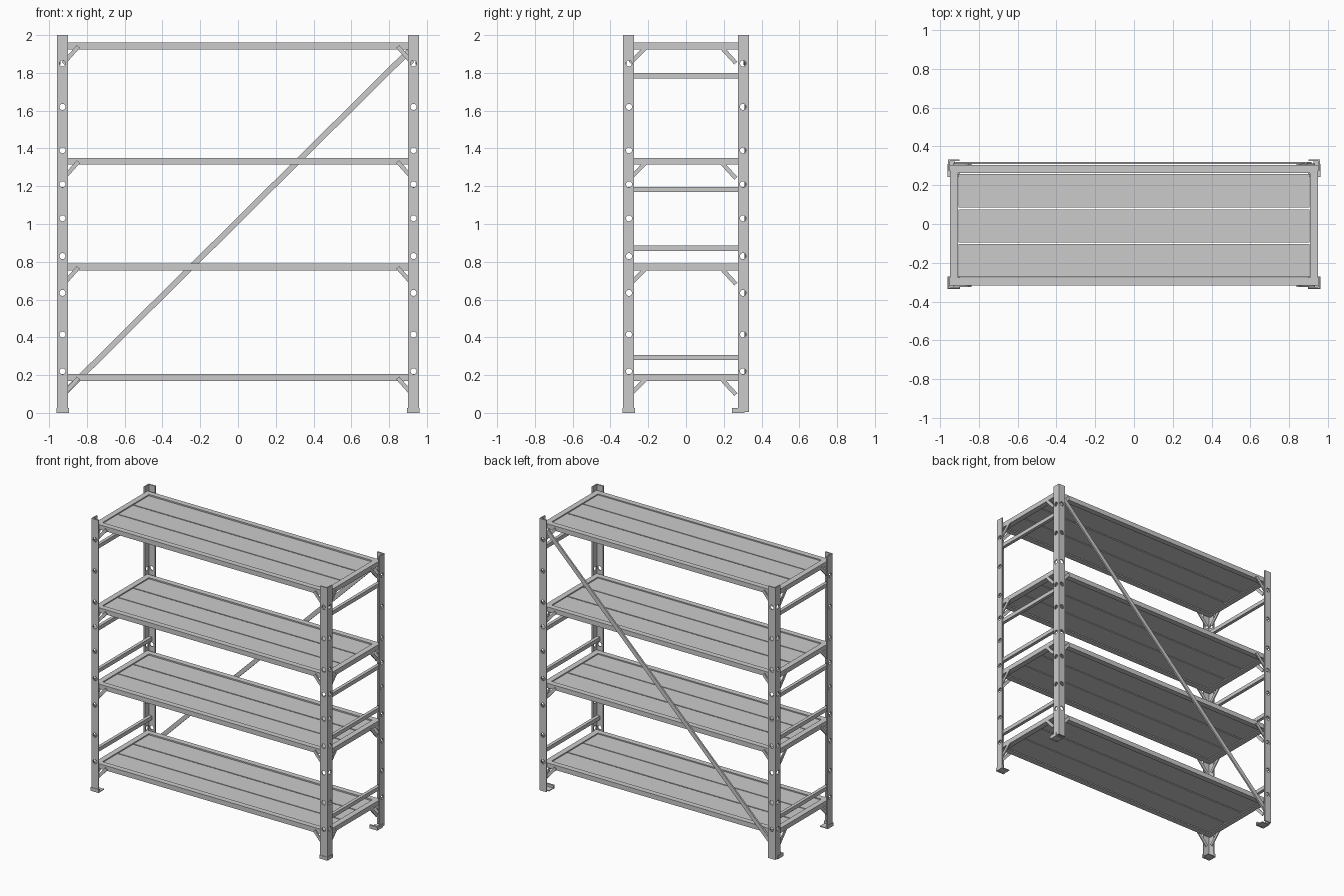
import bpy, bmesh, math
from mathutils import Matrix, Vector

if "Cube" in bpy.data.objects:
    bpy.data.objects.remove(bpy.data.objects["Cube"])

def add_box(bm, lo, hi):
    lo, hi = Vector(lo), Vector(hi)
    size = [abs(a) for a in (hi - lo)]
    m = Matrix.Translation((lo + hi) / 2) @ Matrix.Diagonal((*size, 1))
    bmesh.ops.create_cube(bm, size=1, matrix=m)

def finish(bm, name):
    me = bpy.data.meshes.new(name)
    bm.to_mesh(me)
    bm.free()
    ob = bpy.data.objects.new(name, me)
    bpy.context.collection.objects.link(ob)
    return ob

def boxes(name, *pairs):
    bm = bmesh.new()
    for lo, hi in pairs:
        add_box(bm, lo, hi)
    return finish(bm, name)

def flat_bar(name, p, q, width, thick, normal):
    """Flat strip from p to q; normal is the thin direction."""
    p, q, n = Vector(p), Vector(q), Vector(normal)
    d = (q - p).normalized()
    rot = Matrix((d, n.cross(d), n)).transposed().to_4x4()
    m = Matrix.Translation((p + q) / 2) @ rot @ Matrix.Diagonal(((q - p).length, width, thick, 1))
    bm = bmesh.new()
    bmesh.ops.create_cube(bm, size=1, matrix=m)
    bmesh.ops.recalc_face_normals(bm, faces=bm.faces)
    return finish(bm, name)

def angle_prism(name, cx, cy, sx, sy, leg, t, z0, z1):
    """L-section with its outer corner at (cx, cy), legs running along -sx and -sy."""
    pts = [(0, 0), (leg, 0), (leg, t), (t, t), (t, leg), (0, leg)]
    bm = bmesh.new()
    f = bm.faces.new([bm.verts.new((cx - sx * a, cy - sy * b, z0)) for a, b in pts])
    ext = bmesh.ops.extrude_face_region(bm, geom=[f])
    bmesh.ops.translate(bm, vec=(0, 0, z1 - z0),
                        verts=[v for v in ext["geom"] if isinstance(v, bmesh.types.BMVert)])
    bmesh.ops.recalc_face_normals(bm, faces=bm.faces)
    return finish(bm, name)

HOLES = (0.22, 0.415, 0.635, 0.83, 1.03, 1.21, 1.39, 1.62, 1.85)
SHELVES = (0.205, 0.79, 1.35, 1.96)
RUNGS = (0.293, 0.872, 1.183, 1.785)
OX, OY, LEG, T = 0.958, 0.333, 0.058, 0.009

# corner posts with punched holes, and feet
for sx, side in ((-1, "left"), (1, "right")):
    for sy, end in ((-1, "front"), (1, "back")):
        post = angle_prism(f"{end}_{side}_post", sx * OX, sy * OY, sx, sy, LEG, T, 0.004, 2.0)
        bm = bmesh.new()
        for z in HOLES:
            for loc, rot in (((sx * 0.929, sy * 0.331, z), Matrix.Rotation(math.pi / 2, 4, 'X')),
                             ((sx * 0.956, sy * 0.302, z), Matrix.Rotation(math.pi / 2, 4, 'Y'))):
                bmesh.ops.create_cone(bm, cap_ends=True, segments=16, radius1=0.016, radius2=0.016,
                                      depth=0.026, matrix=Matrix.Translation(loc) @ rot)
        cutter = finish(bm, "hole_cutter")
        cutter.hide_render = True
        mod = post.modifiers.new("holes", 'BOOLEAN')
        mod.operation, mod.solver, mod.object = 'DIFFERENCE', 'EXACT', cutter
        bpy.context.view_layer.objects.active = post
        bpy.ops.object.modifier_apply(modifier=mod.name)
        bpy.data.objects.remove(cutter)
        # back feet face forward like the front ones, set slightly inward
        fy = -0.336 if sy < 0 else 0.243
        angle_prism(f"{end}_{side}_foot", sx * 0.962, fy, sx, -1, 0.066, 0.013, 0.0, 0.025)
        boxes(f"{end}_{side}_foot_plate",
              ((sx * 0.961, fy + 0.001, 0.001), (sx * 0.897, fy + 0.065, 0.006)))

YF, YB, XS, W = -0.316, 0.304, 0.948, 0.041
for i, zt in enumerate(SHELVES, 1):
    zb = zt - 0.035
    # shelf frame
    boxes(f"shelf_{i}_long_beams", ((-XS, YF, zb), (XS, YF + W, zt)), ((-XS, YB - W, zb), (XS, YB, zt)))
    boxes(f"shelf_{i}_end_beams", *[((s * XS, YF + W, zb), (s * (XS - W), YB - W, zt)) for s in (-1, 1)])
    # three planks, slightly recessed
    for j, (y0, y1) in enumerate(((-0.273, -0.103), (-0.096, 0.076), (0.084, 0.258)), 1):
        boxes(f"shelf_{i}_plank_{j}", ((-0.906, y0, zt - 0.028), (0.906, y1, zt - 0.007)))
    # diagonal corner braces
    for sx in (-1, 1):
        for y in (-0.320, 0.308):
            flat_bar(f"shelf_{i}_long_brace", (sx * 0.845, y, zt - 0.02),
                     (sx * 0.925, y, zt - 0.11), 0.022, 0.008, (0, 1, 0))
        for ya, yb in ((-0.213, -0.295), (0.188, 0.264)):
            flat_bar(f"shelf_{i}_end_brace", (sx * 0.945, ya, zt - 0.025),
                     (sx * 0.945, yb, zt - 0.108), 0.022, 0.008, (1, 0, 0))

# side rungs
for i, z in enumerate(RUNGS, 1):
    for s, side in ((-1, "left"), (1, "right")):
        boxes(f"{side}_rung_{i}", ((s * 0.949, -0.325, z - 0.014), (s * 0.925, 0.325, z + 0.014)))

# long back diagonal
flat_bar("back_diagonal", (-0.915, 0.315, 0.11), (0.905, 0.315, 1.915), 0.03, 0.012, (0, 1, 0))
